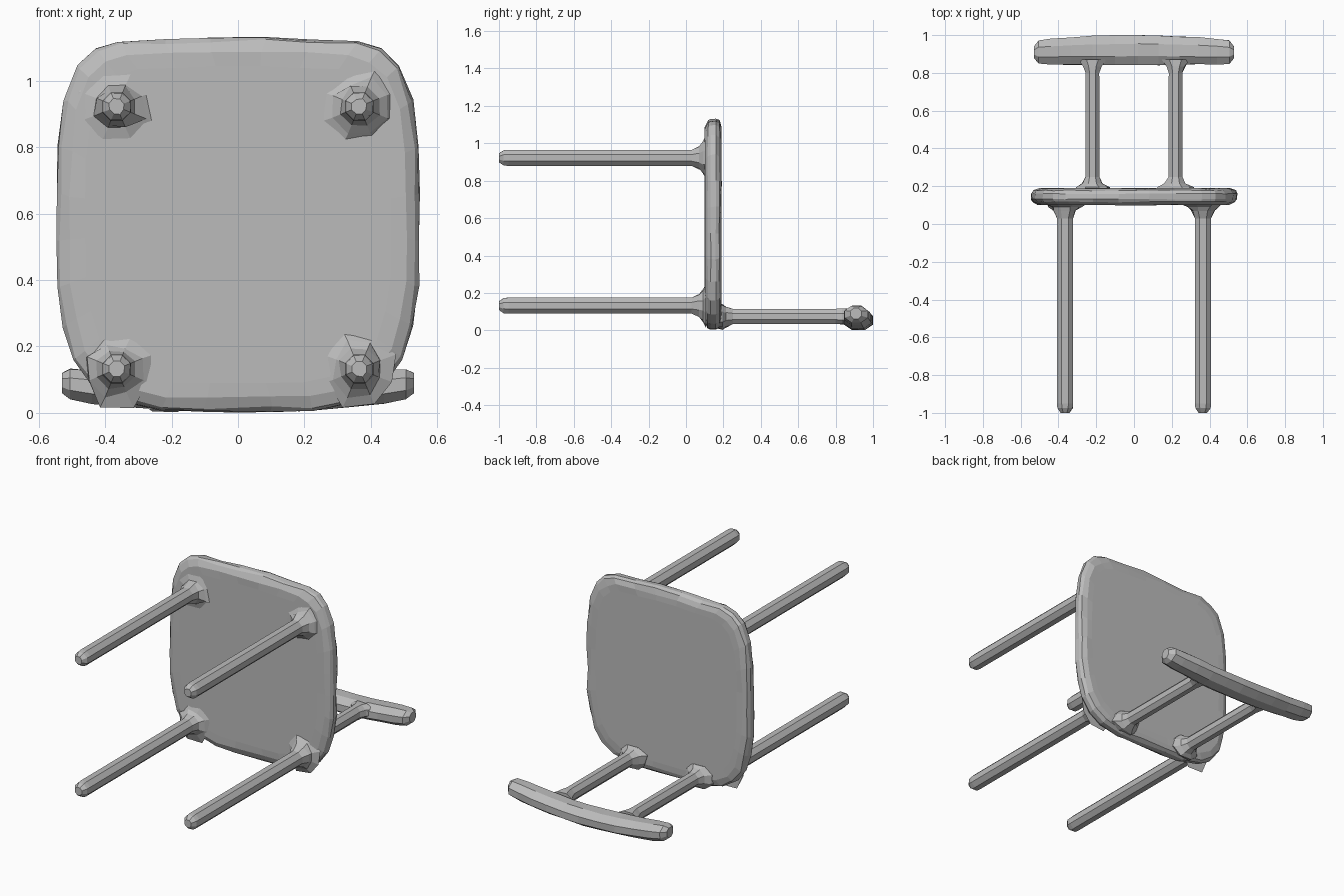
import bpy, bmesh, math, random

random.seed(4)
cube = bpy.data.objects.get("Cube")
if cube:
    bpy.data.objects.remove(cube, do_unlink=True)

grey = bpy.data.materials.new("plain grey")
grey.use_nodes = True
grey.diffuse_color = (0.5, 0.5, 0.5, 1)
grey.node_tree.nodes["Principled BSDF"].inputs["Base Color"].default_value = (0.5, 0.5, 0.5, 1)


def loft(name, rings):
    """Skin closed rings of equal length and cap both ends."""
    bm = bmesh.new()
    loops = [[bm.verts.new(p) for p in ring] for ring in rings]
    n = len(loops[0])
    for a, b in zip(loops, loops[1:]):
        for i in range(n):
            j = (i + 1) % n
            bm.faces.new((a[i], a[j], b[j], b[i]))
    bm.faces.new(loops[0][::-1])
    bm.faces.new(loops[-1])
    bmesh.ops.recalc_face_normals(bm, faces=bm.faces)
    mesh = bpy.data.meshes.new(name)
    bm.to_mesh(mesh)
    bm.free()
    mesh.materials.append(grey)
    obj = bpy.data.objects.new(name, mesh)
    bpy.context.collection.objects.link(obj)
    return obj


def octagon(ra, rb, wobble=0.0):
    """Flat-sided octagon with half widths ra and rb."""
    k = 1 / math.cos(math.pi / 8)
    pts = []
    for i in range(8):
        t = (i + 0.5) * math.pi / 4
        s = k * (1 + random.uniform(-wobble, wobble))
        pts.append((ra * s * math.cos(t), rb * s * math.sin(t)))
    return pts


def rod(name, x, z, sections):
    """Octagonal rod along y; sections are (y, half width, half height, wobble)."""
    loft(name, [[(x + a, y, z + b) for a, b in octagon(rx, rz, w)]
                for y, rx, rz, w in sections])


# Seat panel: rounded outline with a chamfered, slightly uneven rim
half = [(0.10, 0.006), (0.23, 0.008), (0.36, 0.035), (0.44, 0.085), (0.495, 0.16),
        (0.525, 0.26), (0.543, 0.38), (0.545, 0.52), (0.545, 0.66), (0.543, 0.80),
        (0.525, 0.94), (0.485, 1.045), (0.43, 1.095), (0.36, 1.118), (0.22, 1.122),
        (0.08, 1.130)]
outline = half + [(-x, z) for x, z in reversed(half)]
MID = 0.565
profile = [(0.10, 0.085, 0), (0.101, 0.04, 0.005), (0.117, 0.010, 0.005), (0.132, 0, 0.003),
           (0.160, 0, 0.003), (0.178, 0.010, 0.005), (0.189, 0.04, 0.005), (0.19, 0.075, 0)]
rings = []
for y, inset, jitter in profile:
    sx, sz = 1 - inset / 0.545, 1 - inset / MID
    ring = []
    for x, z in outline:
        j = random.uniform(-jitter, jitter)
        ring.append((x * sx + j, y + j * 0.5, max(0.002, MID + (z - MID) * sz + j)))
    rings.append(ring)
loft("seat", rings)

# Four legs, flaring where they meet the seat
for level, z in (("upper", 0.922), ("lower", 0.132)):
    for side, x in (("left", 0.365), ("right", -0.365)):
        rod(f"{level}_{side}_leg", x, z, [
            (-1.0, 0.022, 0.022, 0.1), (-0.975, 0.04, 0.04, 0.03), (-0.95, 0.043, 0.043, 0),
            (0.03, 0.043, 0.043, 0), (0.07, 0.056, 0.056, 0.12),
            (0.09, 0.075, 0.075, 0.2), (0.106, 0.105, 0.10, 0.2)])

# Two backrest posts, flaring at both ends
for side, x in (("left", 0.22), ("right", -0.22)):
    rod(f"{side}_back_post", x, 0.074, [
        (0.17, 0.10, 0.06, 0.1), (0.195, 0.085, 0.065, 0.15), (0.215, 0.055, 0.055, 0.1),
        (0.25, 0.037, 0.041, 0), (0.80, 0.036, 0.041, 0), (0.835, 0.05, 0.042, 0.06),
        (0.87, 0.075, 0.04, 0.03)])

# Backrest rail: thick bar that bows away at the middle, with blunt tips
sections = [(-0.53, 0.030, 0.030), (-0.505, 0.062, 0.046), (-0.44, 0.068, 0.050),
            (-0.33, 0.072, 0.050), (-0.22, 0.076, 0.050), (-0.10, 0.078, 0.050),
            (0.02, 0.079, 0.050), (0.13, 0.078, 0.050), (0.24, 0.075, 0.050),
            (0.34, 0.072, 0.050), (0.44, 0.068, 0.050), (0.505, 0.062, 0.046),
            (0.53, 0.030, 0.030)]
rings = []
for x, ry, rz in sections:
    t = (x / 0.53) ** 2
    cy, cz = 0.921 - 0.012 * t, 0.052 + 0.038 * t
    rings.append([(x, min(1.0, cy + a), max(0.0, cz + b)) for a, b in octagon(ry, rz, 0.035)])
loft("backrest_rail", rings)
